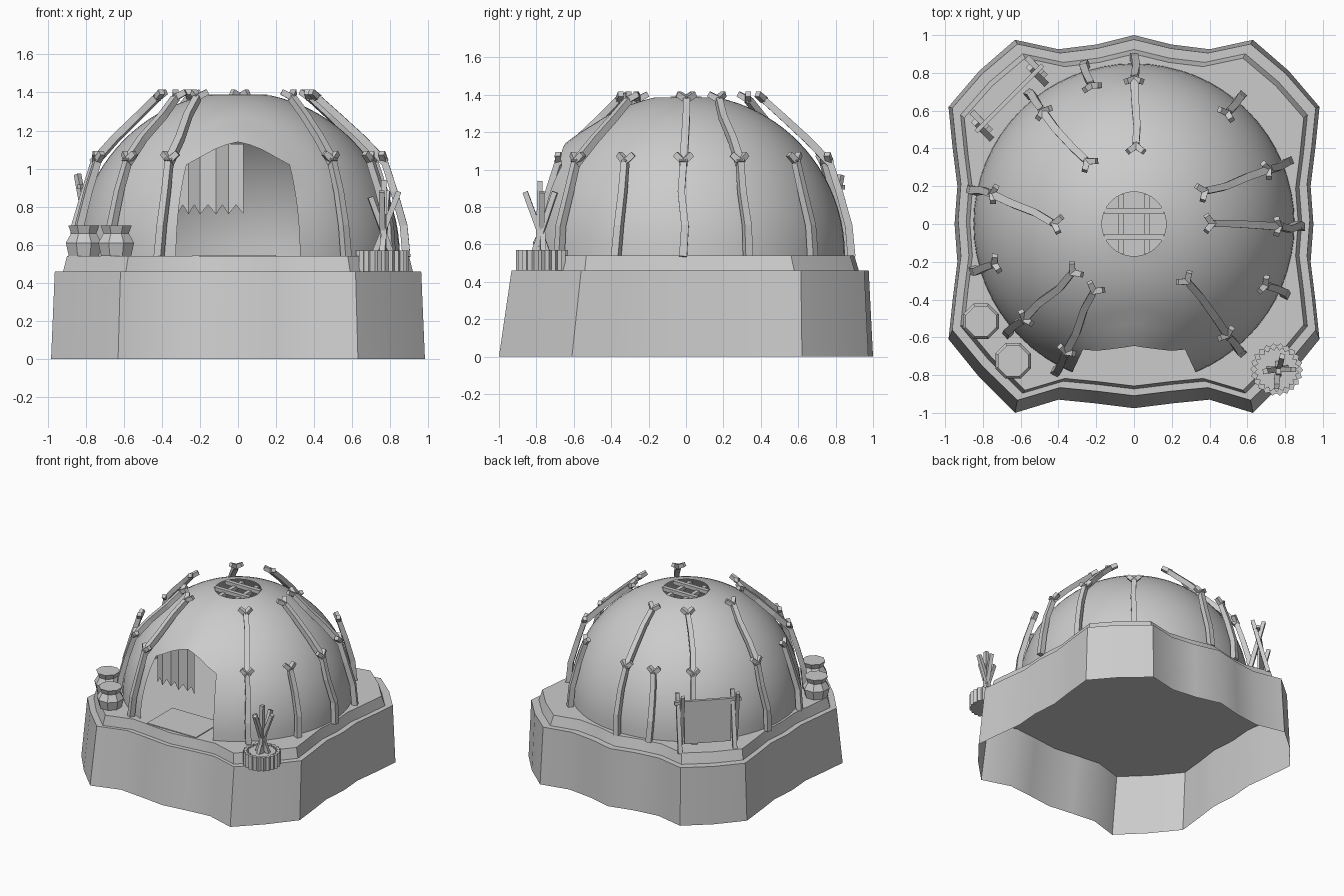
import bpy, bmesh, random
from math import sin, cos, tau, radians, acos, asin
from mathutils import Vector

if "Cube" in bpy.data.objects:
    bpy.data.objects.remove(bpy.data.objects["Cube"])

random.seed(4)
FLOOR = 0.54


def finish(name, bm, smooth=None, normals=True):
    if normals:
        bmesh.ops.recalc_face_normals(bm, faces=bm.faces)
    me = bpy.data.meshes.new(name)
    bm.to_mesh(me)
    bm.free()
    ob = bpy.data.objects.new(name, me)
    bpy.context.collection.objects.link(ob)
    if smooth:
        bpy.ops.object.select_all(action='DESELECT')
        ob.select_set(True)
        bpy.context.view_layer.objects.active = ob
        bpy.ops.object.shade_smooth_by_angle(angle=radians(smooth))
    return ob


def skin(bm, rings, caps=(True, True)):
    """Bridge equal-length closed rings of points, with optional end caps."""
    vs = [[bm.verts.new(p) for p in r] for r in rings]
    n = len(vs[0])
    for a, b in zip(vs, vs[1:]):
        for i in range(n):
            bm.faces.new((a[i], a[(i + 1) % n], b[(i + 1) % n], b[i]))
    if caps[0]:
        bm.faces.new(vs[0][::-1])
    if caps[1]:
        bm.faces.new(vs[-1])


def stick(bm, pts, r0, r1):
    """Square-section tapered stick along a path."""
    pts = [Vector(p) for p in pts]
    axis = pts[-1] - pts[0]
    ref = Vector((axis.y, -axis.x, 0)) if axis.xy.length > 0.01 else Vector((1, 0, 0))
    rings = []
    for i, p in enumerate(pts):
        t = (pts[min(i + 1, len(pts) - 1)] - pts[max(i - 1, 0)]).normalized()
        u = (ref - t * ref.dot(t)).normalized()
        v = t.cross(u)
        r = r0 + (r1 - r0) * i / (len(pts) - 1)
        rings.append([p + (u * a + v * b) * r for a, b in ((1, 1), (-1, 1), (-1, -1), (1, -1))])
    skin(bm, rings)


def box(bm, x0, x1, y0, y1, z0, z1):
    skin(bm, [[(x0, y0, z), (x1, y0, z), (x1, y1, z), (x0, y1, z)] for z in (z0, z1)])


# Scalloped base block (hollow below) with a smaller terrace on top
half = [(0, -.975), (.2, -.95), (.4, -.93), (.63, -1.0), (.82, -.81), (.982, -.61), (.96, -.4),
        (.935, -.2), (.95, 0), (.935, .2), (.96, .4), (.982, .62), (.82, .81), (.63, .975),
        (.4, .925), (.2, .95), (0, 1.0)]
outline = half + [(-x, y) for x, y in half[-2:0:-1]]
for name, levels in (("stone_base", ((0, 1, 1, 0), (.46, .98, .955, .022))),
                     ("terrace", ((.46, .935, .91, .014), (FLOOR, .915, .89, .01)))):
    bm = bmesh.new()
    skin(bm, [[(x * sx, y * sy + dy, z) for x, y in outline] for z, sx, sy, dy in levels],
         caps=(False, True))
    finish(name, bm, 30)

# Dome shell with doorway and smoke hole; columns counted from the front
SEG, LOW, UP = 64, 8, 12
top = acos(0.2)
arch = [1.14, 1.125, 1.10, 1.06, 1.02]
bm = bmesh.new()
cols = []
for k in range(SEG):
    d = min(k, SEG - k)
    start = asin((arch[min(d, 4)] - FLOOR) / 0.862)
    elev = [start * i / LOW for i in range(LOW)]
    elev += [start + (top - start) * j / UP for j in range(UP + 1)]
    a = tau * k / SEG
    col = []
    for i, e in enumerate(elev):
        # slight hood swelling over the doorway
        hood = .035 * max(0, 1 - (d / 5) ** 2) * max(0, 1 - abs(i - LOW) / 4)
        col.append(bm.verts.new((.85 * cos(e) * sin(a), -.85 * cos(e) * cos(a) - hood,
                                 FLOOR + .862 * sin(e))))
    cols.append(col)
for k in range(SEG):
    a, b = cols[k], cols[(k + 1) % SEG]
    in_door = k < 4 or k >= SEG - 4
    for i in range(LOW if in_door else 0, LOW + UP):
        bm.faces.new((a[i], b[i], b[i + 1], a[i + 1]))
bmesh.ops.delete(bm, geom=[v for v in bm.verts if not v.link_faces], context='VERTS')
finish("dome", bm, 40, normals=False)

# Smoke hole lattice
bm = bmesh.new()
for s in (-.068, .068):
    box(bm, -.155, .155, s - .016, s + .016, 1.36, 1.39)
    box(bm, s - .016, s + .016, -.155, .155, 1.34, 1.37)
finish("smoke_hole_lattice", bm)

# Forked branches leaning on the dome
LOWER = [(.885, .535), (.87, .70), (.82, .88), (.77, 1.035)]
UPPER = [(.775, 1.03), (.65, 1.16), (.52, 1.28), (.42, 1.37)]


def branch(bm, angle, path, drift=0):
    a = radians(angle)
    rad, lat = Vector((cos(a), sin(a), 0)), Vector((-sin(a), cos(a), 0))
    at = lambda r, z, l: rad * r + lat * l + Vector((0, 0, z))
    pts = [at(r, z, drift * i / 3 + (random.uniform(-.013, .013) if i in (1, 2) else 0))
           for i, (r, z) in enumerate(path)]
    stick(bm, pts, .021, .018)
    (r1, z1), (r0, z0) = path[-1], path[-2]
    g = Vector((r1 - r0, z1 - z0)).normalized() * .05
    for s in (-1, 1):
        stick(bm, [pts[-1] - lat * s * .008, at(r1 + g.x, z1 + g.y, drift + s * .042)], .017, .015)


bm = bmesh.new()
for ang, drift in ((90, -.01), (129, -.015), (168, .085), (221, -.02), (242, -.02), (310, .02),
                   (-1, .01), (22, .02)):
    branch(bm, ang, LOWER)
    branch(bm, ang, UPPER, drift)
for ang in (107, 50, 196, 335):
    branch(bm, ang, LOWER)
finish("forked_branches", bm)

# Hide strips hanging in the doorway, with pointed ends
bm = bmesh.new()
xs = [-.32, -.26, -.2, -.115, -.05, .03]
for i, (x0, x1) in enumerate(zip(xs, xs[1:])):
    y0, y1 = (-.60, -.575) if i % 2 else (-.575, -.60)
    t0, t1 = (1.13 - .75 * x * x for x in (x0, x1))
    xm = (x0 + x1) / 2
    pts = [(x0, y0, t0), (x0, y0, .76), (xm, (y0 + y1) / 2, .81), (x1, y1, .76), (x1, y1, t1)]
    bm.faces.new([bm.verts.new(p) for p in pts])
finish("door_strips", bm)

# Door mat
bm = bmesh.new()
box(bm, -.24, .2, -.825, -.5, FLOOR - .01, FLOOR + .006)
finish("door_mat", bm)

# Clay pots
for i, (x, y) in enumerate(((-.81, -.515), (-.64, -.725))):
    bm = bmesh.new()
    skin(bm, [[(x + r * cos(tau * (k + .5) / 8), y + r * sin(tau * (k + .5) / 8), z) for k in range(8)]
              for r, z in ((.085, FLOOR), (.102, .61), (.072, .66), (.088, .70))])
    finish(f"clay_pot_{i + 1}", bm)

# Firewood basket: ring of staves, inner fill and sticks
bx, by = .755, -.77
bm = bmesh.new()
for k in range(22):
    a = tau * k / 22
    c, s = cos(a), sin(a)
    skin(bm, [[(bx + c * r - s * w, by + s * r + c * w, z)
               for r, w in ((.10, 0), (.122, -.021), (.14, -.003), (.122, .021))] for z in (.46, .57)])
skin(bm, [[(bx + .118 * cos(tau * k / 22), by + .118 * sin(tau * k / 22), z) for k in range(22)]
          for z in (.46, .56)])
finish("basket", bm)
bm = bmesh.new()
for p, q in (((-.06, .0, .5), (.09, .0, .88)), ((.07, .01, .5), (-.06, -.01, .85)),
             ((.01, -.02, .5), (.01, -.01, .94)), ((.01, .05, .5), (.0, -.09, .88)),
             ((.0, -.06, .5), (.03, .07, .88))):
    stick(bm, [(bx + p[0], by + p[1], p[2]), (bx + q[0], by + q[1], q[2])], .015, .014)
finish("basket_sticks", bm)

# Hide drying rack behind the dome, on the left
mid = Vector((-.66, .665, 0))
out, along = Vector((-.707, .707, 0)), Vector((.707, .707, 0))
up = Vector((0, 0, 1))
bm = bmesh.new()
for s in (-.205, .205):
    for t in (-1, 1):
        stick(bm, [mid + along * (s + t * .014) + out * t * .075 + up * .53,
                   mid + along * (s + t * .014) - out * t * .04 + up * .97], .016, .014)
stick(bm, [mid - along * .25 + up * .905, mid + along * .25 + up * .905], .012, .012)
finish("rack_poles", bm)
bm = bmesh.new()
skin(bm, [[mid + along * a + out * o + up * z for a, o in
           ((-.175, -.008), (.175, -.008), (.175, .008), (-.175, .008))] for z in (.57, .91)])
finish("rack_hide", bm)
